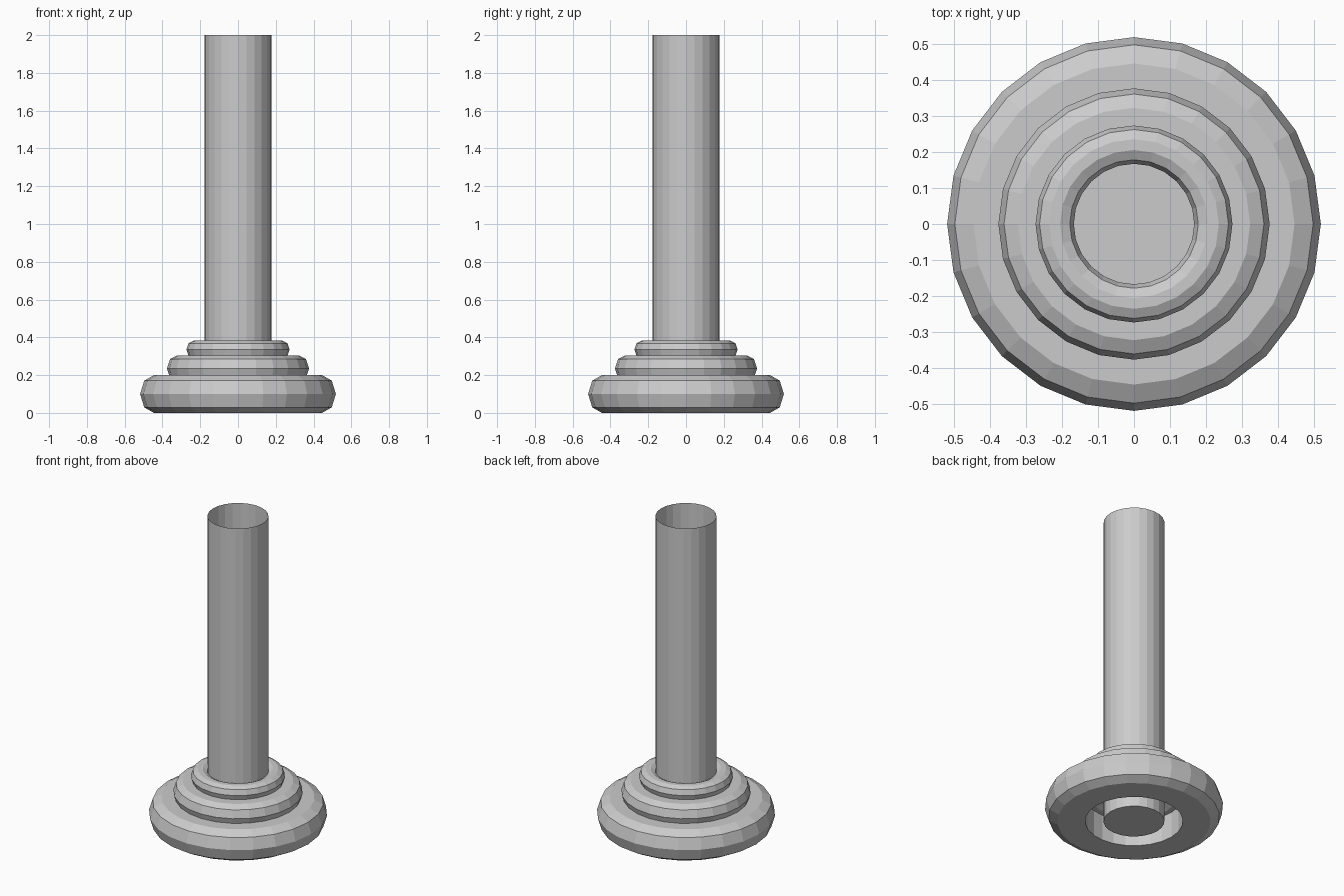
import bpy, bmesh
from math import sin, cos, pi

if "Cube" in bpy.data.objects:
    bpy.data.objects.remove(bpy.data.objects["Cube"])

SEG = 24


def lathe(name, profile, closed=True, cap_start=False):
    """Spin an (r, z) profile around the z axis."""
    bm = bmesh.new()
    rings = [[bm.verts.new((r * cos(2 * pi * i / SEG), r * sin(2 * pi * i / SEG), z))
              for i in range(SEG)] for r, z in profile]
    n = len(rings)
    for k in range(n if closed else n - 1):
        a, b = rings[k], rings[(k + 1) % n]
        for i in range(SEG):
            j = (i + 1) % SEG
            bm.faces.new((a[i], a[j], b[j], b[i]))
    if cap_start:
        bm.faces.new(rings[0][::-1])
    bmesh.ops.recalc_face_normals(bm, faces=bm.faces)
    me = bpy.data.meshes.new(name)
    bm.to_mesh(me)
    bm.free()
    ob = bpy.data.objects.new(name, me)
    bpy.context.collection.objects.link(ob)
    return ob


def rounded_edge(r_flat, bulge, z_mid, half):
    """Outer half-round edge from bottom to top in four facets."""
    return [(r_flat + bulge * cos(a * pi / 4), z_mid + half * sin(a * pi / 4))
            for a in (-2, -1, 0, 1, 2)]


# Bottom ring: rounded outside, straight wall inside
lathe("base_ring", rounded_edge(0.445, 0.073, 0.10, 0.10) + [(0.284, 0.20), (0.284, 0.0)])

# Two smaller stacked rings, rounded inside and out
for name, outer, inner, bulge, z, h in (
        ("middle_ring", 0.322, 0.25, 0.054, 0.235, 0.07),
        ("upper_ring", 0.235, 0.205, 0.038, 0.335, 0.047)):
    inside = [(inner - (r - outer), 2 * z - zz)
              for r, zz in rounded_edge(outer, bulge, z, h)]
    lathe(name, rounded_edge(outer, bulge, z, h) + inside)

# Hollow column, open at the top and closed at the bottom
col = lathe("column", [(0.177, 0.0), (0.177, 2.0)], closed=False, cap_start=True)
